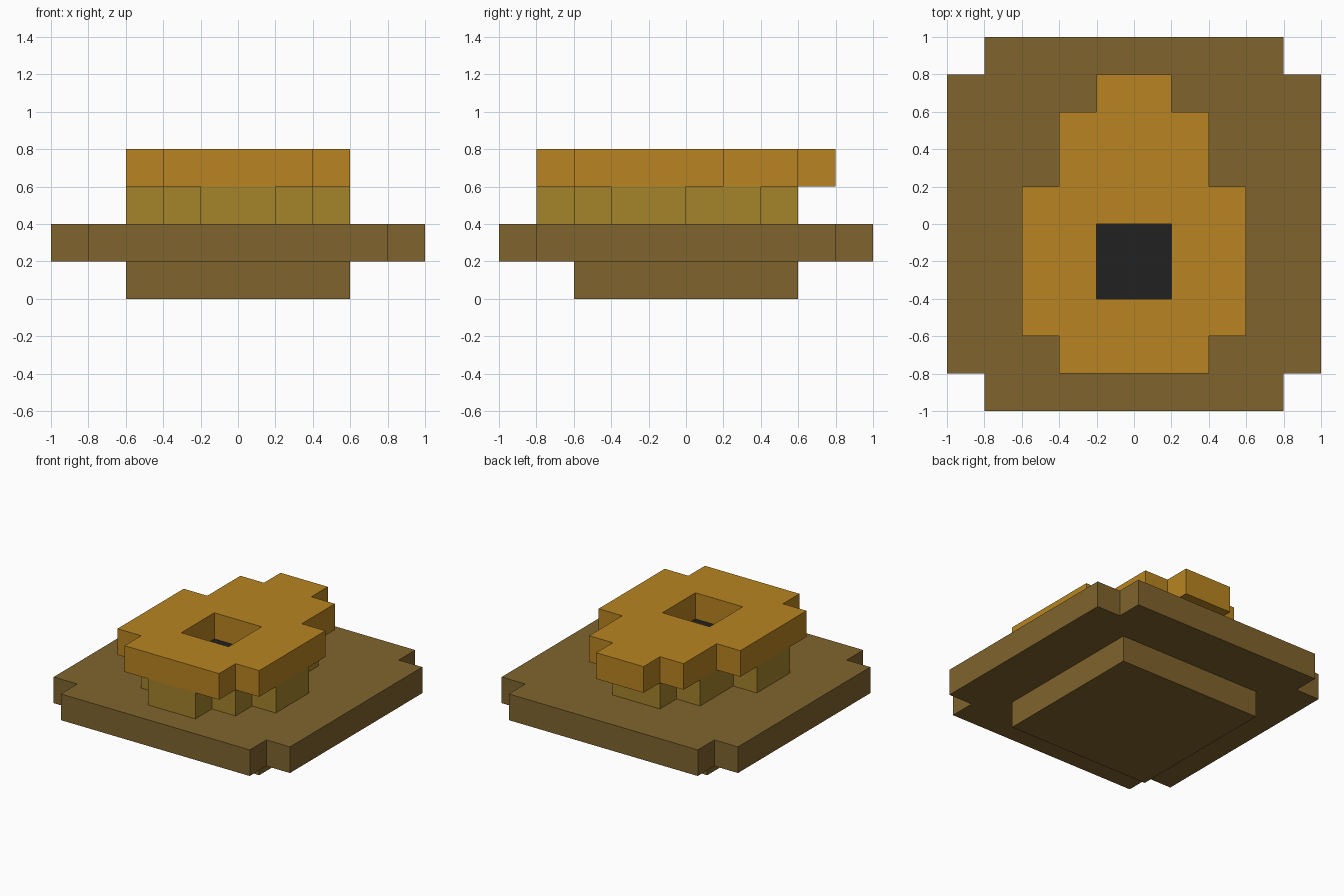
import bpy
import bmesh

cube = bpy.data.objects.get("Cube")
if cube:
    bpy.data.objects.remove(cube, do_unlink=True)


def make_material(name, rgb):
    # 8-bit display colour to linear
    linear = [((c / 255 + 0.055) / 1.055) ** 2.4 for c in rgb] + [1.0]
    mat = bpy.data.materials.new(name)
    mat.use_nodes = True
    mat.diffuse_color = linear
    bsdf = next(n for n in mat.node_tree.nodes if n.type == "BSDF_PRINCIPLED")
    bsdf.inputs["Base Color"].default_value = linear
    return mat


def layer(name, rows, z0, z1, mat):
    """Stepped prism, symmetric in x. rows: (y start, y end, half width)."""
    side = []
    for y0, y1, half in rows:
        side += [(half, y0), (half, y1)]
    outline = side + [(-x, y) for x, y in reversed(side)]
    bm = bmesh.new()
    base = bm.faces.new([bm.verts.new((x, y, z0)) for x, y in outline])
    top = bmesh.ops.extrude_face_region(bm, geom=[base])["geom"]
    verts = [v for v in top if isinstance(v, bmesh.types.BMVert)]
    bmesh.ops.translate(bm, verts=verts, vec=(0, 0, z1 - z0))
    bmesh.ops.recalc_face_normals(bm, faces=bm.faces)
    mesh = bpy.data.meshes.new(name)
    bm.to_mesh(mesh)
    bm.free()
    mesh.materials.append(mat)
    obj = bpy.data.objects.new(name, mesh)
    bpy.context.collection.objects.link(obj)
    return obj


brown = make_material("brown", (128, 100, 45))
olive = make_material("olive gold", (165, 131, 43))
orange = make_material("amber", (184, 132, 33))
black = make_material("charcoal", (33, 33, 33))

# Square foot and notched slab
layer("foot", [(-0.6, 0.6, 0.6)], 0, 0.2, brown)
layer("slab", [(-1, -0.8, 0.8), (-0.8, 0.8, 1), (0.8, 1, 0.8)], 0.2, 0.4, brown)

# Stepped neck and wider cap
neck = layer("neck", [(-0.8, -0.6, 0.2), (-0.6, -0.4, 0.4), (-0.4, 0, 0.6),
                      (0, 0.4, 0.4), (0.4, 0.6, 0.2)], 0.4, 0.6, olive)
cap = layer("cap", [(-0.8, -0.6, 0.4), (-0.6, 0.2, 0.6),
                    (0.2, 0.6, 0.4), (0.6, 0.8, 0.2)], 0.6, 0.8, orange)

# Square well through cap and neck, plugged by a dark core up to the neck top
well = [(-0.4, 0, 0.2)]
cutter = layer("well_cutter", well, 0.3, 1, orange)
cutter.hide_render = True
for obj in (neck, cap):
    mod = obj.modifiers.new("well", "BOOLEAN")
    mod.operation = "DIFFERENCE"
    mod.solver = "EXACT"
    mod.object = cutter
    bpy.context.view_layer.objects.active = obj
    bpy.ops.object.modifier_apply(modifier=mod.name)
bpy.data.objects.remove(cutter, do_unlink=True)
layer("dark_core", well, 0.4, 0.6, black)
